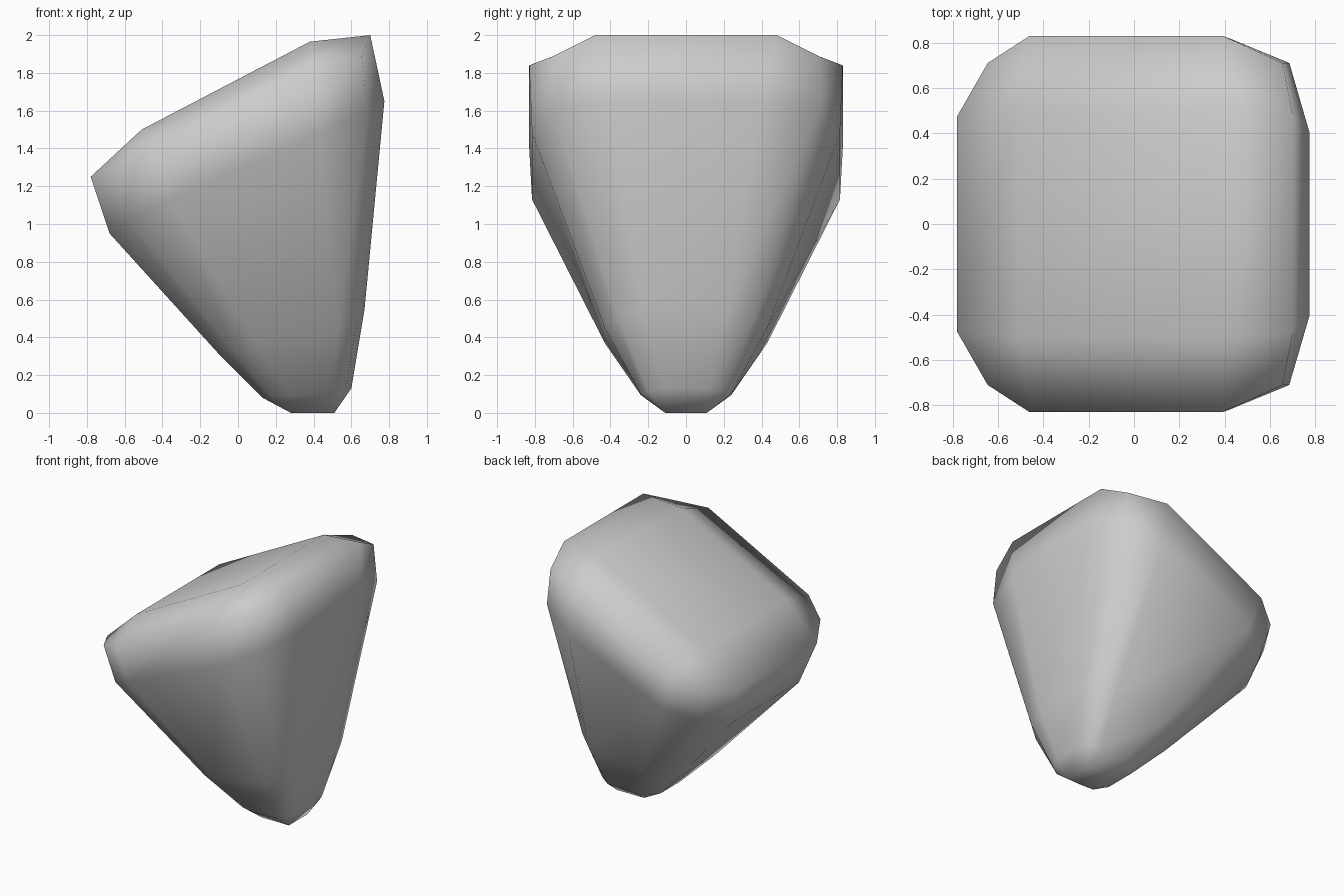
import bpy, bmesh

if "Cube" in bpy.data.objects:
    bpy.data.objects.remove(bpy.data.objects["Cube"])

# Half rings (+y side), running from the right face round to the left face
LOW = [(.60, .12, .13), (.57, .20, .115), (.50, .24, .10),
       (.28, .24, .095), (.18, .20, .085), (.13, .12, .08)]
MID = [(.67, .22, .55), (.63, .36, .50), (.53, .43, .45),
       (.09, .43, .37), (-.03, .36, .335), (-.10, .22, .31)]
LOWER = [(.775, .40, 1.65), (.685, .71, 1.61), (.43, .815, 1.48),
         (-.36, .815, 1.13), (-.58, .66, 1.02), (-.68, .40, .95)]
UPPER = [(.70, .48, 2.0), (.655, .71, 1.885), (.39, .83, 1.84),
         (-.46, .83, 1.40), (-.645, .71, 1.305), (-.78, .475, 1.25)]
BASE = [(.51, .11, 0), (.28, .11, 0)]
TOP = [(.38, .50, 1.965), (-.51, .50, 1.50)]

bm = bmesh.new()


def loop(half):
    """Mirror a half ring in y and add its vertices, in order."""
    pts = half + [(x, -y, z) for x, y, z in reversed(half)]
    return [bm.verts.new(p) for p in pts]


def cap(ring, inner):
    """Close a 12-point ring with rounded corners onto a flat quad."""
    for i in range(4):
        a, b, c = ring[3 * i:3 * i + 3]
        bm.faces.new((inner[i], a, b, c))
        bm.faces.new((inner[i], c, ring[(3 * i + 3) % 12], inner[(i + 1) % 4]))
    bm.faces.new(inner)


# Tapered body
rings = [loop(r) for r in (LOW, MID, LOWER, UPPER)]
for lo, hi in zip(rings, rings[1:]):
    for i in range(12):
        j = (i + 1) % 12
        bm.faces.new((lo[i], lo[j], hi[j], hi[i]))

# Sloping top and small flat base
cap(rings[-1], loop(TOP))
cap(rings[0], loop(BASE))
bmesh.ops.recalc_face_normals(bm, faces=bm.faces)
for f in bm.faces:
    f.smooth = True

mesh = bpy.data.meshes.new("tapered_stone")
bm.to_mesh(mesh)
bm.free()
bpy.context.collection.objects.link(bpy.data.objects.new("tapered_stone", mesh))
